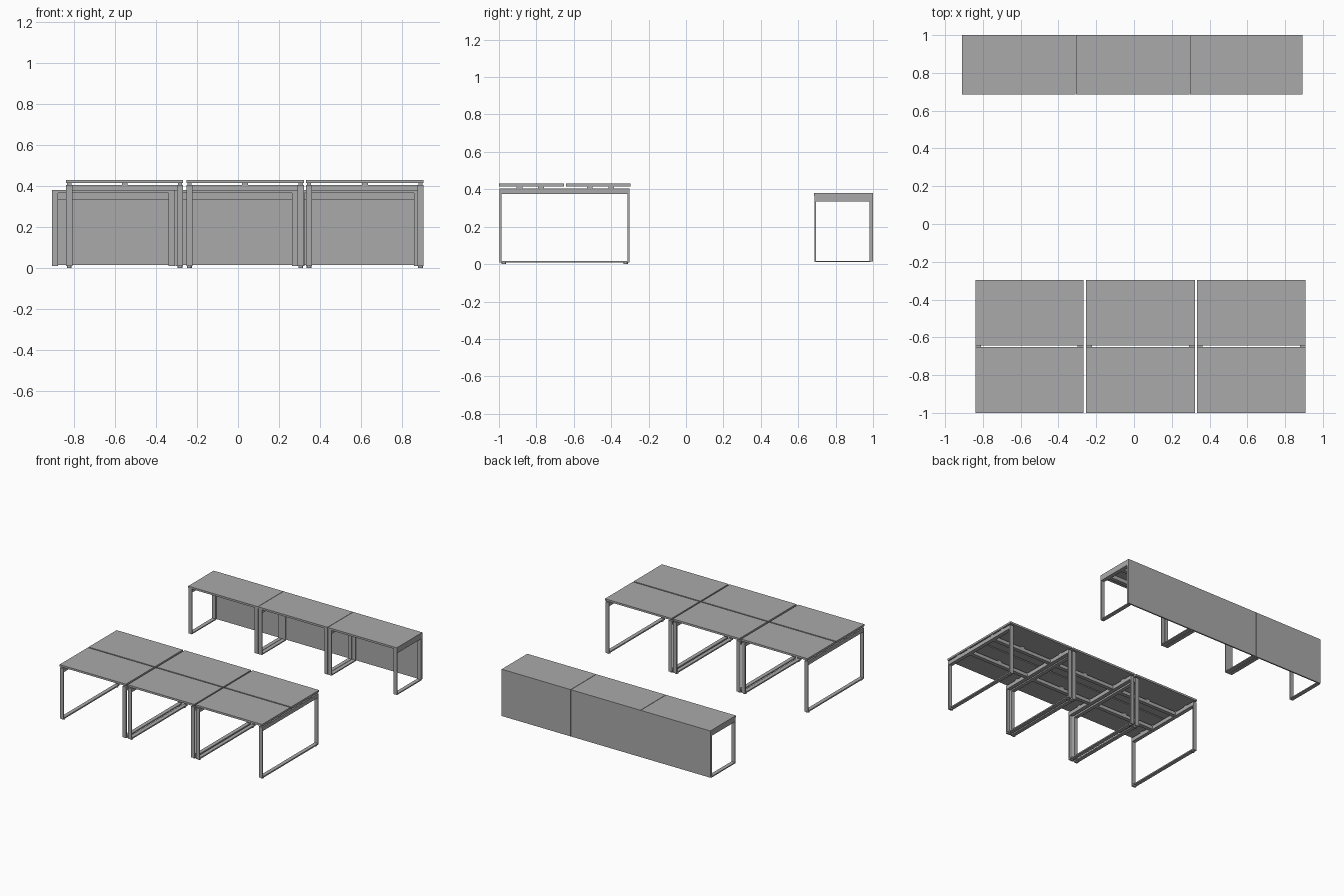
import bpy
import bmesh
from mathutils import Matrix, Vector

cube = bpy.data.objects.get("Cube")
if cube:
    bpy.data.objects.remove(cube, do_unlink=True)

GREY = (0.4, 0.4, 0.4, 1)
grey = bpy.data.materials.new("office_grey")
grey.use_nodes = True
grey.diffuse_color = GREY
grey.node_tree.nodes["Principled BSDF"].inputs["Base Color"].default_value = GREY


def finish(name, bm):
    mesh = bpy.data.meshes.new(name)
    bm.to_mesh(mesh)
    bm.free()
    mesh.materials.append(grey)
    obj = bpy.data.objects.new(name, mesh)
    bpy.context.collection.objects.link(obj)
    return obj


def add_box(bm, x, y, z):
    """Box from (low, high) ranges."""
    lo, hi = Vector((x[0], y[0], z[0])), Vector((x[1], y[1], z[1]))
    matrix = Matrix.Translation((lo + hi) / 2) @ Matrix.Diagonal((*(hi - lo), 1))
    bmesh.ops.create_cube(bm, size=1, matrix=matrix)


def box(name, x, y, z):
    bm = bmesh.new()
    add_box(bm, x, y, z)
    return finish(name, bm)


def loop_frame(name, x, y, z, tube, beam):
    """Closed leg loop: two legs, a floor rail and a deeper top beam."""
    bm = bmesh.new()
    add_box(bm, x, (y[0], y[0] + tube), z)
    add_box(bm, x, (y[1] - tube, y[1]), z)
    inner = (y[0] + tube, y[1] - tube)
    add_box(bm, x, inner, (z[0], z[0] + tube))
    add_box(bm, x, inner, (z[1] - beam, z[1]))
    return finish(name, bm)


def feet(name, x, ys):
    bm = bmesh.new()
    for y in ys:
        bmesh.ops.create_cone(bm, cap_ends=True, segments=12, radius1=0.012,
                              radius2=0.012, depth=0.008,
                              matrix=Matrix.Translation((x, y, 0.004)))
    return finish(name, bm)


LEG = 0.03

# Double-sided desks
for n, (x0, x1) in enumerate([(-0.84, -0.268), (-0.253, 0.322), (0.333, 0.908)], 1):
    for side, y in (("front", (-1, -0.652)), ("back", (-0.642, -0.297))):
        box(f"desk_{n}_{side}_top", (x0, x1), y, (0.415, 0.43))
    for side, x in (("right", x0), ("left", x1 - LEG)):
        loop_frame(f"desk_{n}_{side}_frame", (x, x + LEG), (-0.996, -0.302),
                   (0.008, 0.405), 0.01, 0.03)
        feet(f"desk_{n}_{side}_feet", x + LEG / 2, (-0.975, -0.323))
        # Spacers carrying the tops
        bm = bmesh.new()
        for y in (-0.89, -0.775, -0.515, -0.40):
            add_box(bm, (x + 0.005, x + 0.025), (y - 0.015, y + 0.015), (0.405, 0.415))
        finish(f"desk_{n}_{side}_spacers", bm)
    # Long rails under the tops
    for side, y in (("front", -0.775), ("back", -0.515)):
        box(f"desk_{n}_{side}_rail", (x0 + LEG, x1 - LEG), (y - 0.015, y + 0.015),
            (0.378, 0.405))
        mid = (x0 + x1) / 2
        box(f"desk_{n}_{side}_middle_spacer", (mid - 0.014, mid + 0.014),
            (y - 0.015, y + 0.015), (0.405, 0.415))

# Side counters with back panels
for n, (x0, x1) in enumerate([(-0.91, -0.309), (-0.306, 0.293), (0.296, 0.891)], 1):
    box(f"counter_{n}_top", (x0, x1), (0.685, 1), (0.365, 0.38))
    box(f"counter_{n}_back_panel", (x0, x1), (0.989, 1), (0.015, 0.365))
    for side, x in (("right", x0), ("left", x1 - LEG)):
        loop_frame(f"counter_{n}_{side}_frame", (x, x + LEG), (0.688, 0.989),
                   (0.01, 0.365), 0.008, 0.03)
    for side, y in (("front", 0.76), ("back", 0.90)):
        box(f"counter_{n}_{side}_rail", (x0 + LEG, x1 - LEG), (y - 0.015, y + 0.015),
            (0.335, 0.365))
